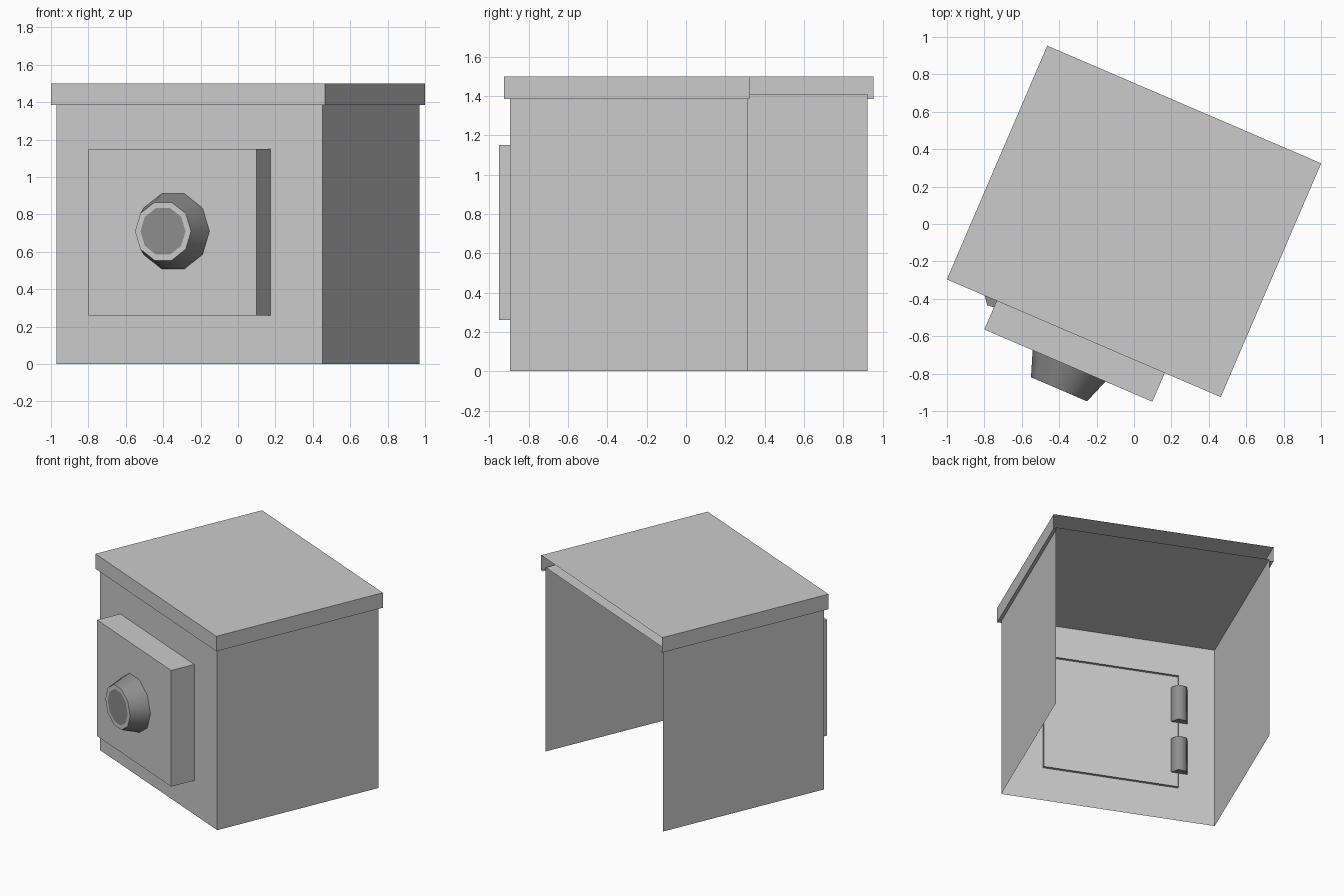
import bpy, bmesh, math
from mathutils import Matrix

if "Cube" in bpy.data.objects:
    bpy.data.objects.remove(bpy.data.objects["Cube"])

# The whole model is turned about z; parts are laid out in straight local axes
FRAME = Matrix.Translation((0, 0.014, 0)) @ Matrix.Rotation(math.radians(-23.25), 4, 'Z')


def grey(name, value):
    mat = bpy.data.materials.new(name)
    mat.diffuse_color = (value, value, value, 1)
    mat.use_nodes = True
    mat.node_tree.nodes["Principled BSDF"].inputs["Base Color"].default_value = mat.diffuse_color
    return mat


PAINT = grey("painted_metal", 0.52)
DARK = grey("dark_metal", 0.27)


def finish(name, bm, *mats):
    bmesh.ops.remove_doubles(bm, verts=bm.verts, dist=1e-5)
    bmesh.ops.transform(bm, matrix=FRAME, verts=bm.verts)
    me = bpy.data.meshes.new(name)
    bm.to_mesh(me)
    bm.free()
    for mat in mats:
        me.materials.append(mat)
    ob = bpy.data.objects.new(name, me)
    bpy.context.collection.objects.link(ob)
    return ob


def open_box(bm, x, y, z, drop):
    """Box between the given ranges, without the faces whose normals are in drop."""
    size = [r[1] - r[0] for r in (x, y, z)]
    mid = [(r[0] + r[1]) / 2 for r in (x, y, z)]
    m = Matrix.Translation(mid) @ Matrix.Diagonal((*size, 1))
    verts = bmesh.ops.create_cube(bm, size=1, matrix=m)['verts']
    bm.normal_update()
    faces = {f for v in verts for f in v.link_faces}
    gone = [f for f in faces if tuple(round(c) for c in f.normal) in drop]
    bmesh.ops.delete(bm, geom=gone, context='FACES')


def quad(bm, *pts):
    bm.faces.new([bm.verts.new(p) for p in pts])


DOWN, BACK = (0, 0, -1), (0, 1, 0)
WX, WY, RX, RY = 0.774, 0.658, 0.797, 0.68
EAVE, CEILING, TOP = 1.385, 1.41, 1.5

# Three thin walls with a ceiling, open at the back and bottom
bm = bmesh.new()
open_box(bm, (-WX, WX), (-WY, WY), (0, CEILING), {DOWN, BACK})
finish("walls", bm, PAINT)

# Hollow roof cap, open at the back, with eaves on the other three sides
bm = bmesh.new()
open_box(bm, (-RX, RX), (-RY, RY), (EAVE, TOP), {DOWN, BACK})
quad(bm, (-RX, -RY, EAVE), (-WX, -WY, EAVE), (WX, -WY, EAVE), (RX, -RY, EAVE))
quad(bm, (-RX, -RY, EAVE), (-RX, RY, EAVE), (-WX, RY, EAVE), (-WX, -WY, EAVE))
quad(bm, (RX, -RY, EAVE), (WX, -WY, EAVE), (WX, RY, EAVE), (RX, RY, EAVE))
finish("roof", bm, PAINT)

# Door box, open at its back and passing slightly through the wall
bm = bmesh.new()
open_box(bm, (-0.507, 0.471), (-0.847, -0.638), (0.26, 1.15), {BACK})
finish("door", bm, PAINT)

# Ten-sided tapered knob with a light rim around a dark face
bm = bmesh.new()
rings = []
for r, y in ((0.212, -0.847), (0.163, -0.983), (0.131, -0.983)):
    rings.append([bm.verts.new((-0.014 + r * math.cos(i * math.tau / 10), y,
                                0.71 + r * math.sin(i * math.tau / 10))) for i in range(10)])
for a, b in zip(rings, rings[1:]):
    for i in range(10):
        j = (i + 1) % 10
        f = bm.faces.new((a[i], a[j], b[j], b[i]))
        f.smooth = a is rings[0]
        f.material_index = 0 if f.smooth else 1
bm.faces.new(rings[-1])
for e in bm.edges:
    if all(v in rings[1] for v in e.verts):
        e.smooth = False
finish("knob", bm, DARK, PAINT)

# Two upright six-sided hinge barrels at the left edge of the door
for name, z0, z1 in (("lower_hinge", 0.38, 0.65), ("upper_hinge", 0.785, 1.06)):
    bm = bmesh.new()
    place = Matrix.Translation((-0.52, -0.665, (z0 + z1) / 2))
    bmesh.ops.create_cone(bm, cap_ends=True, segments=6, radius1=0.062, radius2=0.062,
                          depth=z1 - z0,
                          matrix=place @ Matrix.Rotation(math.radians(97), 4, 'Z'))
    for f in bm.faces:
        f.smooth = len(f.verts) == 4
    for e in bm.edges:
        e.smooth = abs(e.verts[0].co.z - e.verts[1].co.z) > 0.01
    finish(name, bm, DARK)
